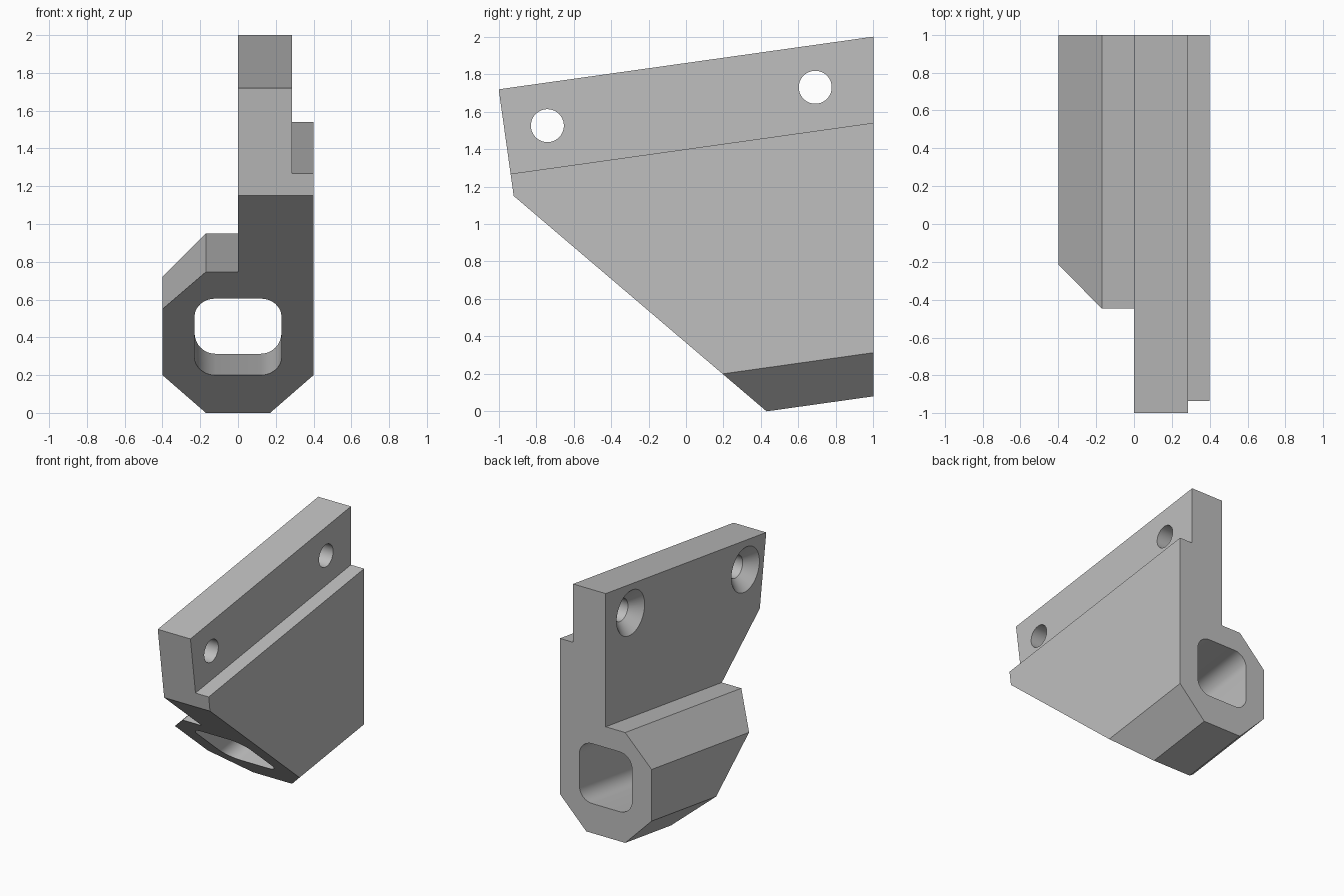
import bpy, bmesh, math
from mathutils import Vector

cube = bpy.data.objects.get("Cube")
if cube:
    bpy.data.objects.remove(cube, do_unlink=True)

TILT = math.radians(8)
SLOPE = math.tan(TILT)

grey = bpy.data.materials.new("plain grey")
grey.use_nodes = True
grey.diffuse_color = (0.52, 0.52, 0.52, 1)
grey.node_tree.nodes["Principled BSDF"].inputs["Base Color"].default_value = (0.52, 0.52, 0.52, 1)


def make_object(name, bm):
    bmesh.ops.recalc_face_normals(bm, faces=bm.faces[:])
    mesh = bpy.data.meshes.new(name)
    bm.to_mesh(mesh)
    bm.free()
    mesh.materials.append(grey)
    obj = bpy.data.objects.new(name, mesh)
    bpy.context.collection.objects.link(obj)
    return obj


def tilted_prism(section, y_back, y_front):
    """Extrude an (x, z) section, measured at y = 1, along the tilted axis."""
    bm = bmesh.new()
    z_shift = (y_back - 1) * SLOPE
    face = bm.faces.new([bm.verts.new((x, y_back, z + z_shift)) for x, z in section])
    run = y_front - y_back
    moved = bmesh.ops.extrude_face_region(bm, geom=[face], use_keep_orig=True)
    verts = [v for v in moved["geom"] if isinstance(v, bmesh.types.BMVert)]
    bmesh.ops.translate(bm, verts=verts, vec=(0, run, run * SLOPE))
    return bm


def slice_off(bm, point, normal):
    """Remove everything on the normal side of a plane and cap the cut."""
    cut = bmesh.ops.bisect_plane(bm, geom=bm.verts[:] + bm.edges[:] + bm.faces[:],
                                 plane_co=point, plane_no=normal, clear_outer=True)
    edges = [e for e in cut["geom_cut"] if isinstance(e, bmesh.types.BMEdge)]
    bmesh.ops.edgenet_fill(bm, edges=edges)


def rounded_rectangle(half_x, z_low, z_high, r, steps=8):
    corners = [(half_x - r, z_high - r), (r - half_x, z_high - r),
               (r - half_x, z_low + r), (half_x - r, z_low + r)]
    points = []
    for i, (cx, cz) in enumerate(corners):
        for s in range(steps + 1):
            a = math.pi / 2 * (i + s / steps)
            points.append((cx + r * math.cos(a), cz + r * math.sin(a)))
    return points


def countersunk_cutter(name, y, z, sides=48):
    """Round hole along x, flared towards the -x face."""
    bm = bmesh.new()
    rings = []
    for x, r in [(-0.02, 0.195), (0.085, 0.088), (0.5, 0.088)]:
        angles = [2 * math.pi * i / sides for i in range(sides)]
        rings.append([bm.verts.new((x, y + r * math.cos(a), z + r * math.sin(a))) for a in angles])
    for a, b in zip(rings, rings[1:]):
        for i in range(sides):
            j = (i + 1) % sides
            bm.faces.new((a[i], a[j], b[j], b[i]))
    bm.faces.new(rings[0])
    bm.faces.new(rings[-1])
    return make_object(name, bm)


# Bracket body: mounting plate, stepped side and octagonal socket in one section
section = [(0, 2), (0.285, 2), (0.285, 1.54), (0.4, 1.54), (0.4, 0.313), (0.17, 0.08),
           (-0.17, 0.08), (-0.4, 0.313), (-0.4, 0.72), (-0.17, 0.95), (0, 0.95)]
bm = tilted_prism(section, 1, -1.4)
slice_off(bm, Vector((0, -1, 1.72)), Vector((0, -math.cos(TILT), -math.sin(TILT))))
slice_off(bm, Vector((0, -0.92, 1.15)), Vector((0, -1.15, -1.35)).normalized())
bracket = make_object("bracket_body", bm)

# Socket opening and the two screw holes
cutters = [
    make_object("socket_cutter", tilted_prism(rounded_rectangle(0.23, 0.313, 0.785, 0.11), 1.2, -1.2)),
    countersunk_cutter("front_screw_cutter", -0.74, 1.525),
    countersunk_cutter("rear_screw_cutter", 0.69, 1.73),
]
bpy.ops.object.select_all(action="DESELECT")
bpy.context.view_layer.objects.active = bracket
bracket.select_set(True)
for cutter in cutters:
    cutter.hide_render = True
    mod = bracket.modifiers.new(cutter.name, "BOOLEAN")
    mod.operation = "DIFFERENCE"
    mod.solver = "EXACT"
    mod.object = cutter
    bpy.ops.object.modifier_apply(modifier=mod.name)
    bpy.data.objects.remove(cutter, do_unlink=True)

bpy.ops.object.shade_smooth_by_angle(angle=math.radians(30))
